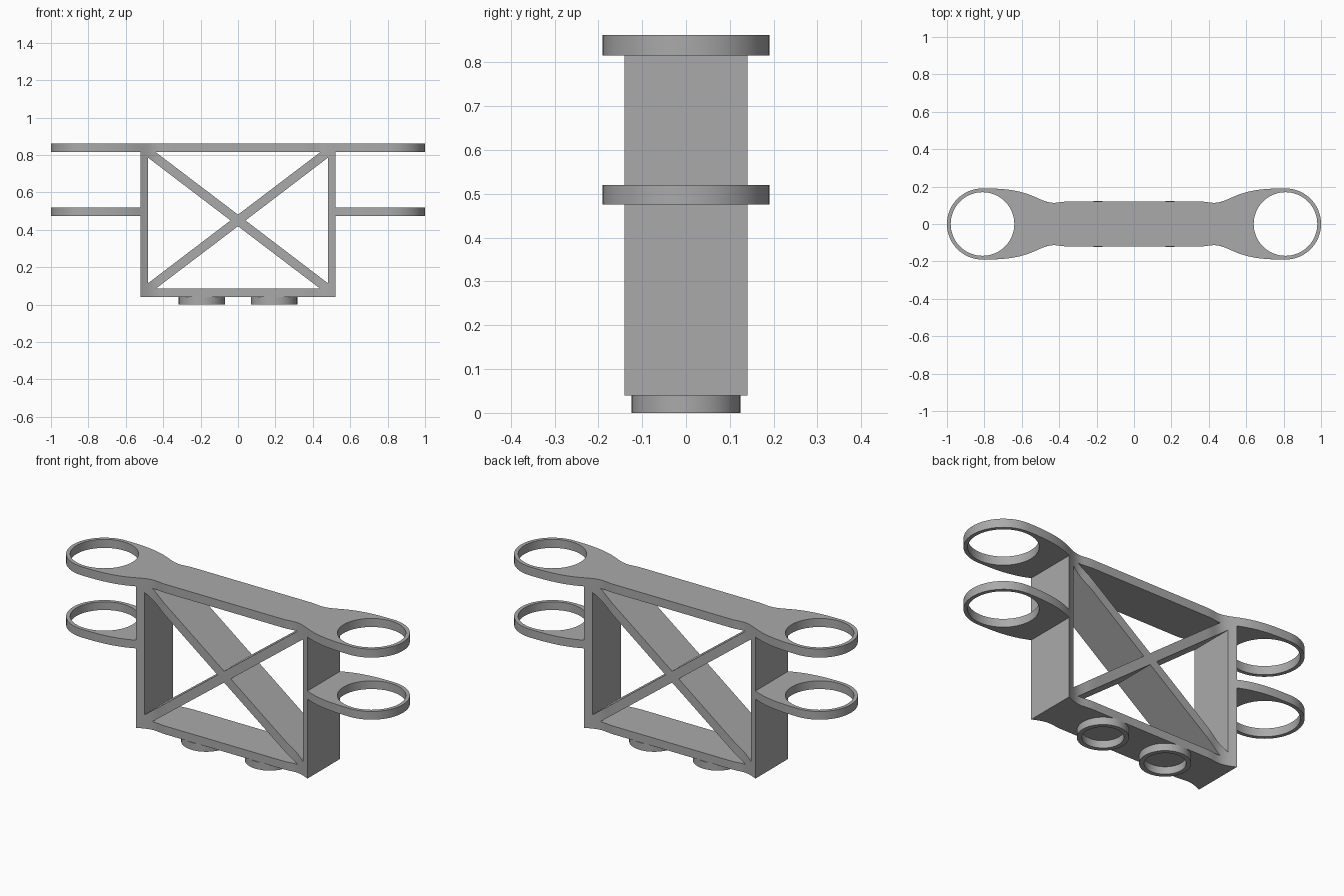
import bpy, bmesh, math
from mathutils import Vector

cube = bpy.data.objects.get("Cube")
if cube:
    bpy.data.objects.remove(cube, do_unlink=True)

grey = bpy.data.materials.new("plain grey")
grey.use_nodes = True
grey.diffuse_color = (0.4, 0.4, 0.4, 1)
grey.node_tree.nodes["Principled BSDF"].inputs["Base Color"].default_value = (0.4, 0.4, 0.4, 1)

HOLE_X, CAP_R, HOLE_R = 0.81, 0.19, 0.17
WALL_X, TOP_LOW, TOP_HIGH = 0.52, 0.815, 0.862
# Side curve of the plan shape: x, half width, slope
KNOTS = [(0, 0.12, 0), (0.36, 0.12, 0), (0.43, 0.113, 0), (0.53, 0.145, 0.45), (HOLE_X, CAP_R, 0)]


def half_width(x):
    for (xa, wa, sa), (xb, wb, sb) in zip(KNOTS, KNOTS[1:]):
        if x <= xb:
            h = xb - xa
            t = (x - xa) / h
            s = t * t * (3 - 2 * t)
            return wa + (wb - wa) * s + h * t * (1 - t) * (sa * (1 - t) - sb * t)
    return CAP_R


def side_curve(start, end, step=0.02):
    n = max(1, round((end - start) / step))
    xs = [start + (end - start) * i / n for i in range(n + 1)]
    return [(x, half_width(x)) for x in xs]


def end_cap(n=40):
    angles = [math.pi / 2 - math.pi * i / n for i in range(1, n)]
    return [(HOLE_X + CAP_R * math.cos(a), CAP_R * math.sin(a)) for a in angles]


def circle(cx, r, n=64):
    return [(cx + r * math.cos(math.tau * i / n), r * math.sin(math.tau * i / n)) for i in range(n)]


def prism(name, points, low, high, upright=False):
    """Extrude a flat outline along z, or along y when upright."""
    bm = bmesh.new()
    place = (lambda a, b: (a, low, b)) if upright else (lambda a, b: (a, b, low))
    face = bm.faces.new([bm.verts.new(place(a, b)) for a, b in points])
    shift = Vector((0, high - low, 0) if upright else (0, 0, high - low))
    new = bmesh.ops.extrude_face_region(bm, geom=[face])["geom"]
    bmesh.ops.translate(bm, verts=[v for v in new if isinstance(v, bmesh.types.BMVert)], vec=shift)
    bmesh.ops.recalc_face_normals(bm, faces=bm.faces)
    mesh = bpy.data.meshes.new(name)
    bm.to_mesh(mesh)
    bm.free()
    mesh.materials.append(grey)
    obj = bpy.data.objects.new(name, mesh)
    bpy.context.collection.objects.link(obj)
    return obj


def activate(obj):
    bpy.ops.object.select_all(action='DESELECT')
    obj.select_set(True)
    bpy.context.view_layer.objects.active = obj


def cut(obj, cutters):
    activate(obj)
    for cutter in cutters:
        mod = obj.modifiers.new("cut", 'BOOLEAN')
        mod.operation = 'DIFFERENCE'
        mod.solver = 'EXACT'
        mod.object = cutter
        bpy.ops.object.modifier_apply(modifier=mod.name)
        bpy.data.objects.remove(cutter, do_unlink=True)
    bpy.ops.object.shade_smooth_by_angle(angle=math.radians(30))


def hole(x, r, low, high):
    return prism("hole_cutter", circle(x, r), low, high)


def turned(points):
    return [(-x, -y) for x, y in points]


# Top plate with a ring at each end
upper = side_curve(0, HOLE_X)
right_half = upper + end_cap() + [(x, -w) for x, w in reversed(upper)]
outline = right_half[:-1] + turned(right_half)[:-1]
top_plate = prism("top_plate", outline, TOP_LOW, TOP_HIGH)
cut(top_plate, [hole(s * HOLE_X, HOLE_R, 0.7, 1) for s in (-1, 1)])

# Lower ring arms on both sides
arm_side = side_curve(WALL_X, HOLE_X)
arm_outline = arm_side + end_cap() + [(x, -w) for x, w in reversed(arm_side)]
for name, sign in (("left_arm", 1), ("right_arm", -1)):
    arm = prism(name, arm_outline if sign > 0 else turned(arm_outline), 0.475, 0.52)
    cut(arm, [hole(sign * HOLE_X, HOLE_R, 0.4, 0.6)])

# Frame with cross braces, left standing between four windows
body_side = side_curve(0, WALL_X)
body_half = body_side + [(x, -w) for x, w in reversed(body_side)]
frame = prism("braced_frame", body_half[:-1] + turned(body_half)[:-1], 0.04, TOP_LOW)
mid, tip = 0.45, 0.031
windows = [
    [(-0.44, 0.9), (0.44, 0.9), (0.44, TOP_LOW), (0, mid + tip), (-0.44, TOP_LOW)],
    [(-0.44, 0.085), (0.44, 0.085), (0, mid - tip)],
    [(0.48, 0.115), (0.48, 0.785), (0.04, mid)],
    [(-0.48, 0.115), (-0.48, 0.785), (-0.04, mid)],
]
cut(frame, [prism("window_cutter", w, -0.3, 0.3, upright=True) for w in windows])

# Foot rings below the floor
for name, x in (("left_foot_ring", 0.193), ("right_foot_ring", -0.193)):
    foot = prism(name, circle(x, 0.124), 0, 0.04)
    cut(foot, [hole(x, 0.1, -0.1, 0.1)])
